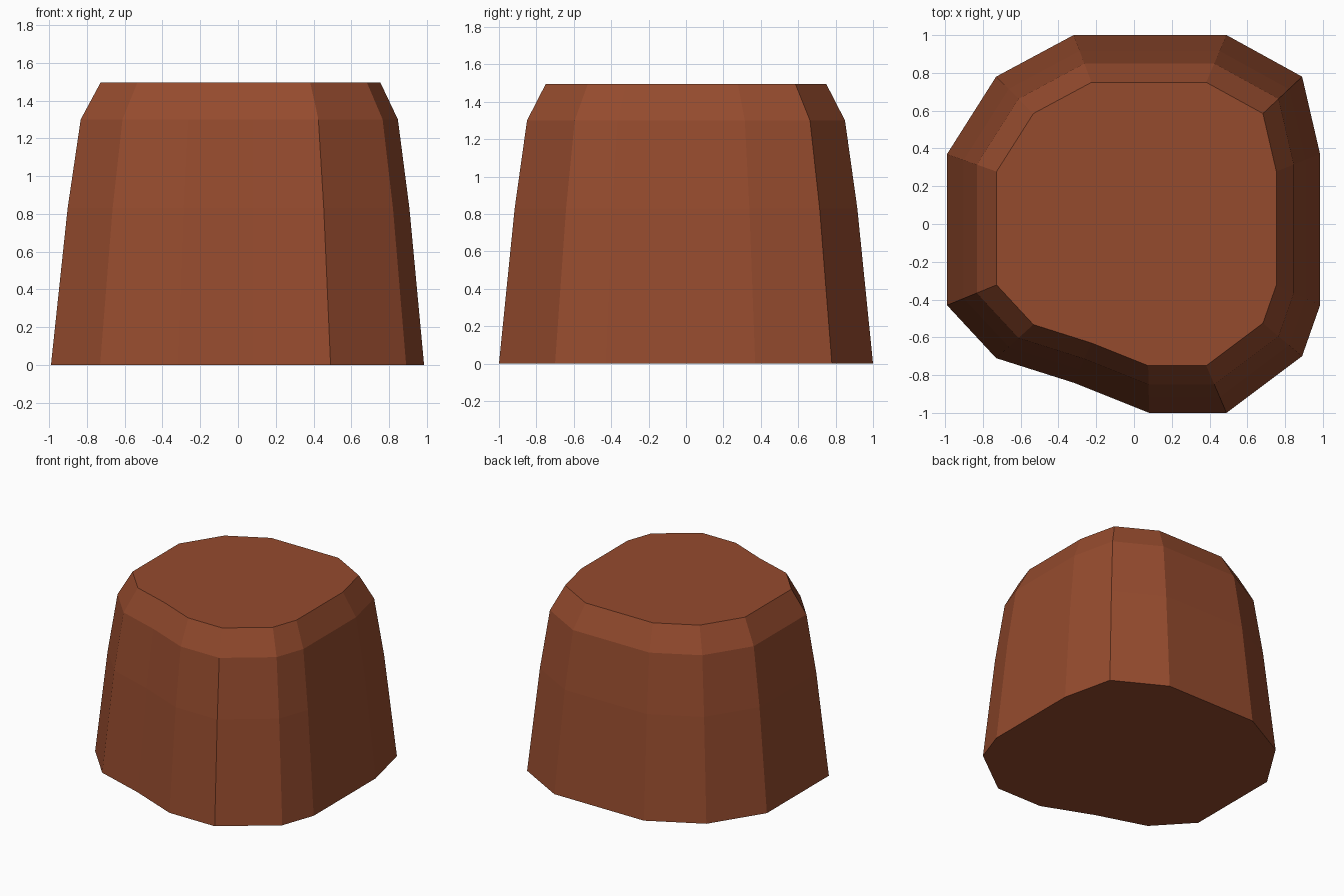
import bpy, bmesh

if "Cube" in bpy.data.objects:
    bpy.data.objects.remove(bpy.data.objects["Cube"])

# Footprint of the block, counter-clockwise from the front
OUTLINE = [(0.08, -1.0), (0.49, -1.0), (0.89, -0.70), (0.985, -0.43),
           (0.985, 0.37), (0.89, 0.78), (0.49, 1.0), (-0.32, 1.0),
           (-0.73, 0.78), (-0.99, 0.37), (-0.99, -0.43), (-0.73, -0.71),
           (-0.32, -0.84)]
# Height and scale of each ring: base, slight bulge, shoulder, top
RINGS = [(0.0, 1.0), (0.83, 0.916), (1.30, 0.85), (1.495, 0.75)]
PIVOT_X = 0.06


def loft(name, outline, rings):
    bm = bmesh.new()
    loops = [[bm.verts.new((PIVOT_X + (x - PIVOT_X) * s, y * s, z))
              for x, y in outline] for z, s in rings]
    n = len(outline)
    for low, high in zip(loops, loops[1:]):
        for i in range(n):
            j = (i + 1) % n
            bm.faces.new((low[i], low[j], high[j], high[i]))
    bm.faces.new(loops[0][::-1])
    bm.faces.new(loops[-1])
    bmesh.ops.recalc_face_normals(bm, faces=bm.faces)
    mesh = bpy.data.meshes.new(name)
    bm.to_mesh(mesh)
    bm.free()
    obj = bpy.data.objects.new(name, mesh)
    bpy.context.collection.objects.link(obj)
    return obj


# Tapered rock block with a bevelled top
block = loft("rock_block", OUTLINE, RINGS)
mat = bpy.data.materials.new("red_brown")
mat.diffuse_color = (0.30, 0.07, 0.027, 1)
mat.use_nodes = True
mat.node_tree.nodes["Principled BSDF"].inputs["Base Color"].default_value = mat.diffuse_color
block.data.materials.append(mat)
